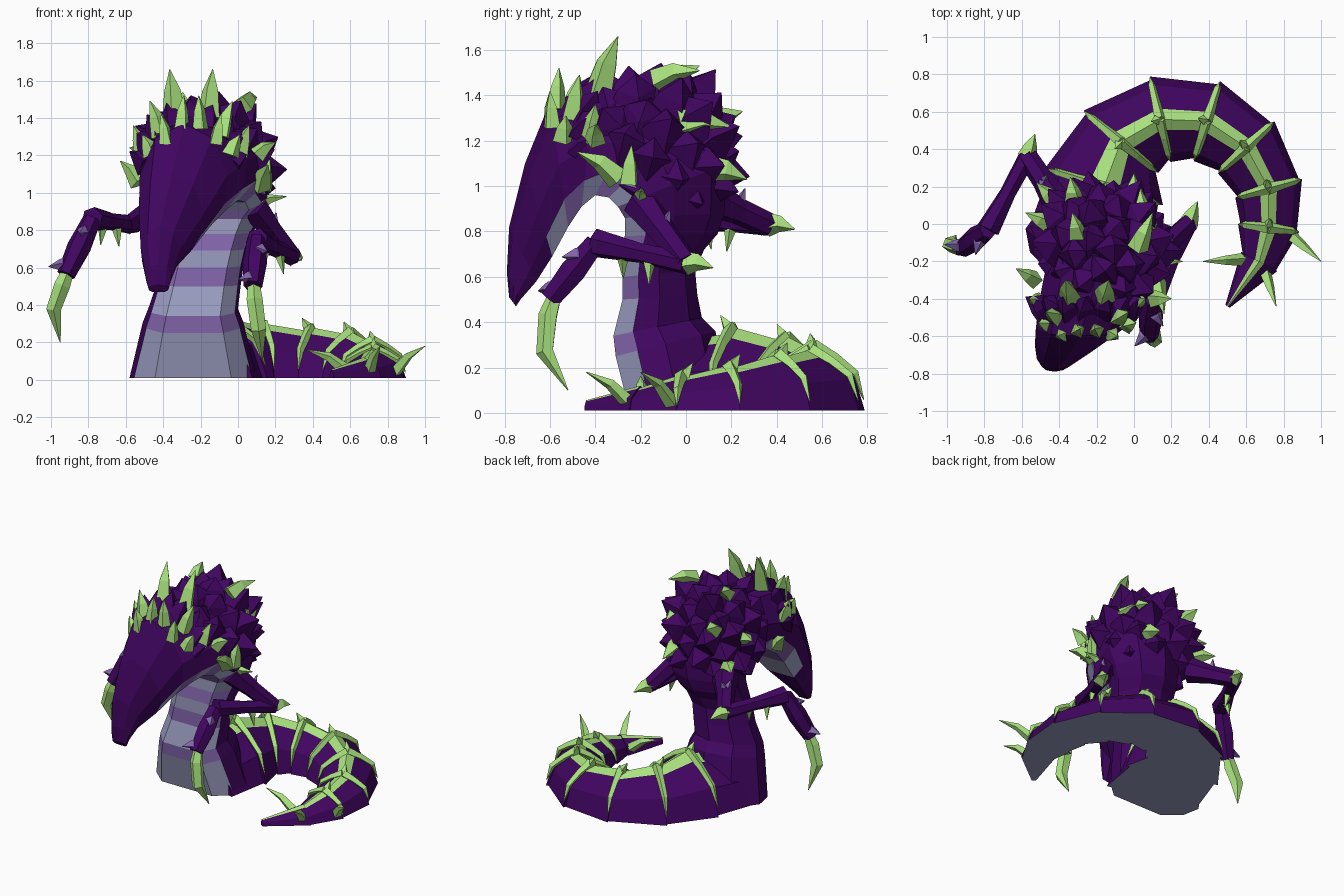
import bpy, bmesh, math, random
from mathutils import Vector as V

random.seed(4)
old = bpy.data.objects.get("Cube")
if old:
    bpy.data.objects.remove(old, do_unlink=True)


def material(name, rgb):
    m = bpy.data.materials.new(name)
    m.use_nodes = True
    m.diffuse_color = (*rgb, 1)
    m.node_tree.nodes["Principled BSDF"].inputs["Base Color"].default_value = (*rgb, 1)
    return m


PURPLE, GREEN, SLATE, MAUVE = range(4)
MATERIALS = [material("deep_purple", (.052, .0015, .117)), material("leaf_green", (.4, .76, .21)),
             material("slate_belly", (.33, .34, .54)), material("mauve_stripe", (.24, .14, .44))]


def finish(bm, name):
    bmesh.ops.recalc_face_normals(bm, faces=bm.faces[:])
    mesh = bpy.data.meshes.new(name)
    bm.to_mesh(mesh)
    bm.free()
    for m in MATERIALS:
        mesh.materials.append(m)
    obj = bpy.data.objects.new(name, mesh)
    bpy.context.collection.objects.link(obj)


def loft(bm, rings, paint, caps=(PURPLE, PURPLE)):
    """Skin a list of rings; paint(i, j) gives the material of each face."""
    loops = [[bm.verts.new(p) for p in ring] for ring in rings]
    n = len(loops[0])
    for i in range(len(loops) - 1):
        for j in range(n):
            k = (j + 1) % n
            f = bm.faces.new((loops[i][j], loops[i][k], loops[i + 1][k], loops[i + 1][j]))
            f.material_index = paint(i, j)
    for loop, mat in zip((loops[0], loops[-1]), caps):
        bm.faces.new(loop).material_index = mat


def tube(bm, points, radii, mat, sides=4):
    """Faceted tapering tube along a path, used for limbs, claws and spikes."""
    pts = [V(p) for p in points]
    u = V((.31, .17, .93))
    rings = []
    for i, p in enumerate(pts):
        t = (pts[min(i + 1, len(pts) - 1)] - pts[max(i - 1, 0)]).normalized()
        u = (u - t * u.dot(t)).normalized()
        w = t.cross(u)
        r = max(radii[i], .002)
        angles = [math.tau * k / sides for k in range(sides)]
        rings.append([p + (u * math.cos(a) + w * math.sin(a)) * r for a in angles])
    loft(bm, rings, lambda i, j: mat, (mat, mat))


def spike(bm, base, tip, r, mat):
    """Thorn with a slightly bent middle."""
    a, b = V(base), V(tip)
    mid = a.lerp(b, .45) + V((0, 0, .1 * (b - a).length))
    tube(bm, (a, mid, b), (r, r * .7, 0), mat)


# Torso, arched neck and head: belly x, y, z, back y, z, half width
SECTIONS = [
    (-.24, -.25, .01, .2, .01, .34),
    (-.24, -.31, .25, .13, .36, .27),
    (-.24, -.32, .34, .07, .42, .24),
    (-.21, -.28, .5, .05, .52, .225),
    (-.19, -.28, .6, .04, .63, .22),
    (-.17, -.28, .69, .08, .72, .22),
    (-.15, -.27, .78, .14, .79, .23),
    (-.13, -.27, .86, .17, .88, .25),
    (-.11, -.3, .91, .18, 1.1, .28),
    (-.14, -.34, .95, .08, 1.36, .3),
    (-.18, -.4, .96, -.15, 1.45, .3),
    (-.23, -.46, .91, -.4, 1.44, .28),
    (-.29, -.52, .82, -.6, 1.37, .235),
    (-.355, -.59, .69, -.71, 1.1, .175),
    (-.415, -.66, .58, -.78, .82, .105),
    (-.425, -.73, .5, -.79, .62, .07),
    (-.425, -.75, .47, -.78, .51, .055),
]
# Half of the cross-section: share of the half width, share of the way to the back
SECTION = [(.6, 0), (.93, .22), (1, .5), (.65, .86)]
profile = SECTION + [(0, 1)] + [(-k, t) for k, t in reversed(SECTION)]


def body_paint(i, j):
    if j in (0, 8, 7) and i < 13:
        return MAUVE if i % 2 else SLATE
    return PURPLE


body = bmesh.new()
body_rings = []
for x, y, z, by, bz, w in SECTIONS:
    low, high = V((x, y, z)), V((x, by, bz))
    body_rings.append([low.lerp(high, t) + V((k * w, 0, 0)) for k, t in profile])
loft(body, body_rings, body_paint, (SLATE, PURPLE))
finish(body, "body_and_head")

# Tail: seam x, y, half width, height
SEAMS = [(-.24, -.1, .33, .3), (-.16, .2, .33, .37), (-.07, .44, .26, .33),
         (.14, .56, .235, .29), (.39, .55, .225, .27), (.6, .41, .205, .25),
         (.72, .19, .185, .2), (.72, -.02, .165, .16), (.67, -.2, .11, .11),
         (.5, -.44, .015, .05)]
TAIL_PROFILE = [(-1, 0), (-.8, .52), (-.25, .88), (0, 1), (.25, .88), (.8, .52), (1, 0)]


def seam_frame(i):
    a, b = SEAMS[max(i - 1, 0)], SEAMS[min(i + 1, len(SEAMS) - 1)]
    t = V((b[0] - a[0], b[1] - a[1], 0)).normalized()
    return t, V((t.y, -t.x, 0))


def seam_ring(i, scale):
    x, y, h, top = SEAMS[i]
    side = seam_frame(i)[1]
    return [V((x, y, .01)) + side * k * h * scale + V((0, 0, z * top * scale))
            for k, z in TAIL_PROFILE]


def tail_paint(i, j):
    return GREEN if j in (2, 3) else SLATE if j == 6 else PURPLE


tail = bmesh.new()
ribs = bmesh.new()
for i in range(len(SEAMS) - 1):
    loft(tail, [seam_ring(i, 1), seam_ring(i + 1, .92)], tail_paint)
    if 1 <= i <= 7:
        # Thorny green rib draped over each seam
        t, side = seam_frame(i)
        x, y, h, top = SEAMS[i]
        c = V((x, y, 0))
        for s in (-1, 1):
            tube(ribs, (c + V((0, 0, top + .005)),
                        c + side * s * h * .42 + V((0, 0, top * .8 + .01)),
                        c + side * s * h * .8 + V((0, 0, top * .53 + .02)),
                        c + side * s * h * .98 + V((0, 0, top * .2))), (.032, .024, .02, 0), GREEN)
        spike(ribs, c + V((0, 0, top - .03)), c - t * .05 + V((0, 0, top + .06)), .035, GREEN)
for base, tip in [((.84, -.06, .04), (1, -.2, .18)), ((.7, -.25, .04), (.76, -.44, .18)),
                  ((.58, -.19, .05), (.37, -.2, .16))]:
    spike(ribs, base, tip, .035, GREEN)
finish(tail, "tail")
finish(ribs, "tail_ribs")

# Large purple thorns over the humped back, spread on a spiral
thorns = bmesh.new()
centre = V((-.17, -.14, 1.12))
COUNT = 64
for i in range(COUNT):
    z = 1 - 2 * (i + .5) / COUNT
    r, a = math.sqrt(1 - z * z), i * 2.39996
    d = V((r * math.cos(a), r * math.sin(a), z))
    if z < -.8 or (d.y < -.3 and z < .1):
        continue
    base = centre + V((d.x * .25, d.y * .26, d.z * .27))
    reach = random.uniform(.9, 1.1)
    tip = centre + V((d.x * .4, d.y * .38, d.z * .41)) * reach + V((0, .03, .04))
    spike(thorns, base, tip, .125, PURPLE)
# Smaller purple thorns around the crown
for i in range(9):
    a = math.pi * i / 8
    base = V((-.26 + .22 * math.cos(a), -.46, 1.15 + .2 * math.sin(a)))
    tip = base + V((.1 * math.cos(a), .07, .07 + .08 * math.sin(a)))
    spike(thorns, base, tip, .08, PURPLE)
finish(thorns, "back_thorns")

# Green crown spikes in mirrored pairs: offset from the head's middle
crown = bmesh.new()
PAIRS = [((.09, -.39, 1.4), (.115, -.3, 1.66), .065), ((.16, -.5, 1.3), (.22, -.47, 1.49), .055),
         ((.05, -.57, 1.34), (.04, -.56, 1.52), .045), ((.25, -.42, 1.2), (.31, -.4, 1.36), .055),
         ((.28, -.3, 1.05), (.38, -.24, 1.17), .05), ((.13, -.59, 1.26), (.16, -.6, 1.42), .045),
         ((.21, -.54, 1.2), (.26, -.53, 1.31), .05)]
for base, tip, r in PAIRS:
    for s in (-1, 1):
        shift = V((-.25, 0, 0))
        spike(crown, V((base[0] * s, *base[1:])) + shift, V((tip[0] * s, *tip[1:])) + shift, r, GREEN)
# Single green spikes on the back and flanks
SINGLES = [((.02, -.13, 1.46), (.1, .06, 1.51), .06), ((.06, -.03, 1.27), (.03, .2, 1.26), .075),
           ((.0, .1, 1.07), (.0, .27, 1.03), .07), ((.14, -.25, 1.01), (.17, -.24, 1.18), .05),
           ((.12, -.3, 1.03), (.16, -.48, 1.15), .055), ((.1, -.4, 1.2), (.2, -.4, 1.27), .05),
           ((.1, -.2, .93), (.26, -.2, .98), .035), ((-.45, .0, 1.2), (-.58, .06, 1.24), .055),
           ((-.32, .12, 1.27), (-.34, .25, 1.33), .06), ((-.42, .12, 1.04), (-.52, .22, 1.05), .055),
           ((-.3, -.06, 1.46), (-.33, .06, 1.53), .055)]
for base, tip, r in SINGLES:
    spike(crown, base, tip, r, GREEN)
finish(crown, "green_spikes")


def arm(name, shoulder, elbow, wrist, hand, claw, tip, barb):
    """Jointed arm with an elbow thorn, wrist barbs and a long curved claw."""
    bm = bmesh.new()
    sh, el, wr, ha, cl, ti = map(V, (shoulder, elbow, wrist, hand, claw, tip))
    tube(bm, (sh, sh.lerp(el, .5), el), (.085, .06, .055), PURPLE, 6)
    tube(bm, (el, el.lerp(wr, .5), wr), (.05, .045, .065), PURPLE, 6)
    tube(bm, (wr, wr.lerp(ha, .5), ha), (.05, .065, .05), PURPLE, 6)
    tube(bm, (wr.lerp(ha, .85), ha.lerp(cl, .3), cl, ti), (.03, .045, .042, 0), GREEN, 5)
    spike(bm, el, V(barb), .055, GREEN)
    out = (ha - wr).cross(V((0, 0, 1))).normalized()
    ahead = V((ha.x - wr.x, ha.y - wr.y, 0)).normalized()
    for s in (-1, 1):
        m = wr.lerp(ha, .55 + .3 * s)
        spike(bm, m, m + out * s * .07 + ahead * .09, .045, MAUVE)
        f = el.lerp(wr, .55 + .15 * s)
        spike(bm, f, f + out * s * .03 - V((0, 0, .13)), .035, GREEN)
        q = sh.lerp(el, .5)
        spike(bm, q, q + V((.02 * s, .03 * s, .1)), .03, MAUVE)
    finish(bm, name)


arm("left_arm", (.08, -.2, .93), (.29, 0, .66), (.1, -.4, .75), (.08, -.6, .5),
    (.11, -.62, .27), (.13, -.52, .1), (.34, .12, .64))
arm("right_arm", (-.4, .1, .95), (-.57, .36, .83), (-.78, -.03, .86), (-.92, -.13, .56),
    (-.985, -.11, .38), (-.95, -.06, .2), (-.53, .48, .81))
